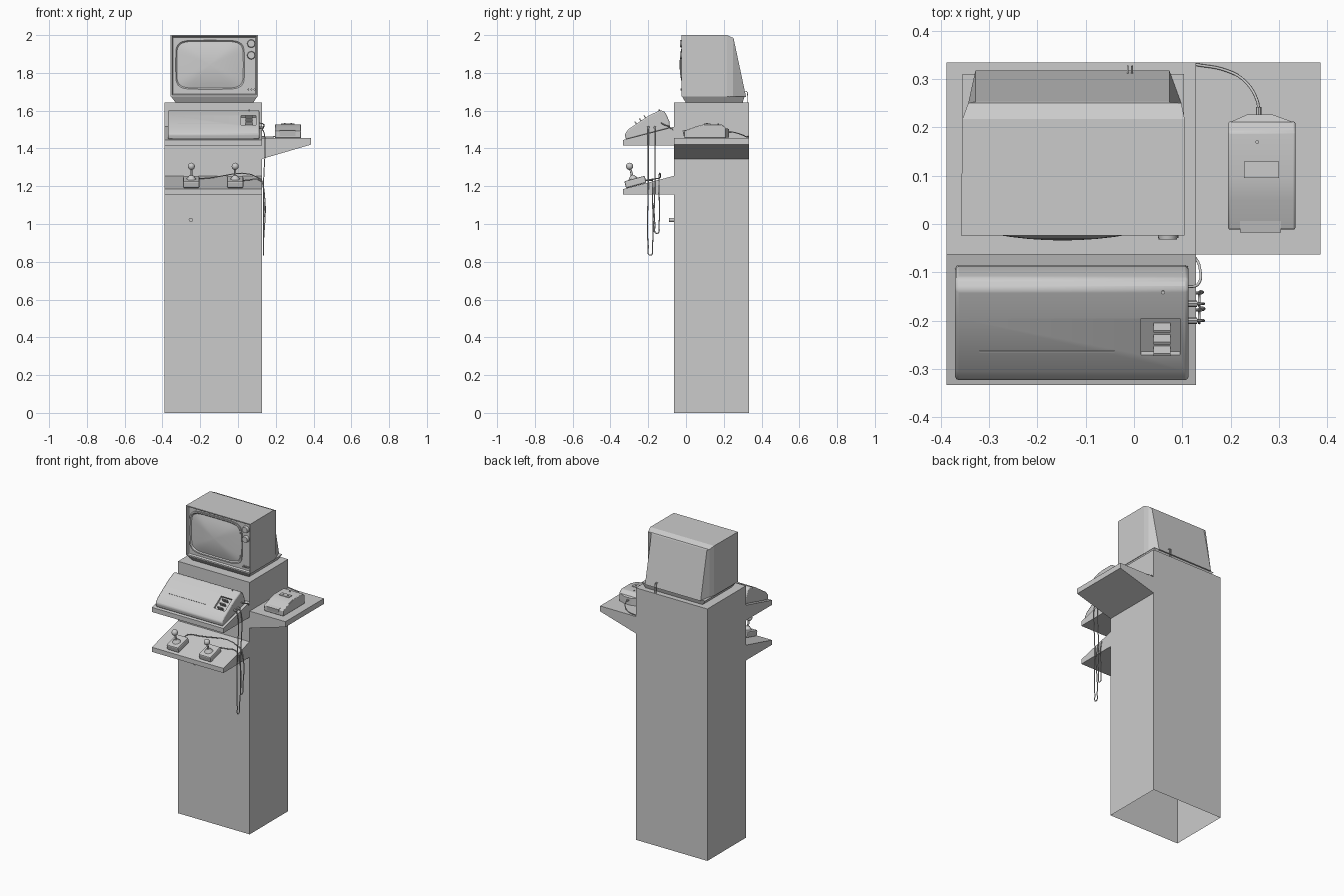
import bpy, bmesh, math
from mathutils import Vector, Matrix

if "Cube" in bpy.data.objects:
    bpy.data.objects.remove(bpy.data.objects["Cube"])

grey = bpy.data.materials.new("plain_grey")
grey.diffuse_color = (0.6, 0.6, 0.6, 1)
grey.use_nodes = True
grey.node_tree.nodes["Principled BSDF"].inputs["Base Color"].default_value = grey.diffuse_color
TILT = math.atan(0.27)          # slope of the two front shelves
X0, X1, YF, YB = -0.388, 0.128, -0.063, 0.334


def finish(name, bm, smooth=False, bevel=0.0):
    bmesh.ops.recalc_face_normals(bm, faces=bm.faces)
    me = bpy.data.meshes.new(name)
    bm.to_mesh(me)
    bm.free()
    ob = bpy.data.objects.new(name, me)
    bpy.context.collection.objects.link(ob)
    me.materials.append(grey)
    if bevel:
        m = ob.modifiers.new("bevel", 'BEVEL')
        m.width, m.segments, m.limit_method = bevel, 2, 'ANGLE'
    if smooth:
        bpy.ops.object.select_all(action='DESELECT')
        ob.select_set(True)
        bpy.context.view_layer.objects.active = ob
        bpy.ops.object.shade_smooth_by_angle(angle=math.radians(40))
    return ob


def loft(name, rings, smooth=False, bevel=0.0, caps=True):
    bm = bmesh.new()
    vs = [[bm.verts.new(p) for p in r] for r in rings]
    n = len(rings[0])
    for a, b in zip(vs, vs[1:]):
        for i in range(n):
            j = (i + 1) % n
            bm.faces.new((a[i], a[j], b[j], b[i]))
    if caps:
        bm.faces.new(vs[0])
        bm.faces.new(vs[-1])
    return finish(name, bm, smooth, bevel)


def prism_x(name, prof, x0, x1, **kw):
    return loft(name, [[(x, y, z) for y, z in prof] for x in (x0, x1)], **kw)


def box(name, centre, size, tilt=0.0, bevel=0.0):
    bm = bmesh.new()
    bmesh.ops.create_cube(bm, size=1, matrix=Matrix.Translation(centre)
                          @ Matrix.Rotation(tilt, 4, 'X') @ Matrix.Diagonal((*size, 1)))
    return finish(name, bm, False, bevel)


def rod(name, a, b, r1, r2=None, n=16):
    a, b = Vector(a), Vector(b)
    bm = bmesh.new()
    rot = (b - a).to_track_quat('Z', 'Y').to_matrix().to_4x4()
    bmesh.ops.create_cone(bm, cap_ends=True, segments=n, radius1=r1,
                          radius2=r1 if r2 is None else r2, depth=(b - a).length,
                          matrix=Matrix.Translation((a + b) / 2) @ rot)
    return finish(name, bm, True)


def cord(name, pts, r=0.003):
    cu = bpy.data.curves.new(name, 'CURVE')
    cu.dimensions, cu.bevel_depth, cu.bevel_resolution = '3D', r, 1
    cu.resolution_u = 6
    sp = cu.splines.new('BEZIER')
    sp.bezier_points.add(len(pts) - 1)
    for bp, p in zip(sp.bezier_points, pts):
        bp.co = p
        bp.handle_left_type = bp.handle_right_type = 'AUTO'
    ob = bpy.data.objects.new(name, cu)
    bpy.context.collection.objects.link(ob)
    cu.materials.append(grey)
    bpy.ops.object.select_all(action='DESELECT')
    ob.select_set(True)
    bpy.context.view_layer.objects.active = ob
    bpy.ops.object.convert(target='MESH')


# Pedestal, open at the bottom
ped = loft("pedestal", [[(X0, YF, z), (X1, YF, z), (X1, YB, z), (X0, YB, z)] for z in (0, 1.642)])
bm = bmesh.new()
bm.from_mesh(ped.data)
bmesh.ops.delete(bm, geom=[f for f in bm.faces if f.calc_center_median().z < 0.01], context='FACES_ONLY')
bm.to_mesh(ped.data)
bm.free()
rod("door_lock", (-0.25, YF, 1.022), (-0.25, -0.09, 1.022), 0.011)

# Two sloped front shelves and the wedge side shelf
for name, z in (("upper_shelf", 1.415), ("lower_shelf", 1.155)):
    prism_x(name, [(-0.333, z), (-0.333, z + 0.03), (YF, z + 0.1), (YF, z)], X0, X1)
loft("side_shelf", [[(X1, y, 1.345), (0.386, y, 1.42), (0.386, y, 1.455), (X1, y, 1.455)]
                    for y in (YF, YB)])

# Television cabinet: rings run front to back, the back leans
def tv_ring(yt, yb, x0, x1, zt, zb):
    return [(x0, yb, zb), (x1, yb, zb), (x1, yt, zt), (x0, yt, zt)]

loft("television_case", [tv_ring(-0.014, -0.014, -0.344, 0.093, 1.988, 1.688),
                         tv_ring(-0.024, -0.024, -0.350, 0.099, 1.994, 1.682),
                         tv_ring(-0.024, -0.024, -0.358, 0.105, 2.0, 1.675),
                         tv_ring(0.217, 0.217, -0.355, 0.105, 2.0, 1.675),
                         tv_ring(0.25, 0.25, -0.343, 0.098, 1.985, 1.672),
                         tv_ring(0.253, 0.318, -0.328, 0.073, 1.978, 1.672)])
loft("television_base", [[(x0, y0, z), (x1, y0, z), (x1, y1, z), (x0, y1, z)] for x0, x1, y0, y1, z in
                         ((-0.33, 0.08, 0.0, 0.30, 1.642), (-0.355, 0.103, -0.022, 0.31, 1.676))])


def oval(a, b, y, n=40, e=0.35):
    pts = []
    for i in range(n):
        c, s = math.cos(2 * math.pi * i / n), math.sin(2 * math.pi * i / n)
        pts.append((-0.148 + a * math.copysign(abs(c) ** e, c), y,
                    1.843 + b * math.copysign(abs(s) ** e, s)))
    return pts

loft("screen_frame", [oval(0.19, 0.138, -0.013), oval(0.19, 0.138, -0.021),
                      oval(0.182, 0.13, -0.021), oval(0.176, 0.124, -0.015)], caps=False)
loft("screen", [oval(0.178 * r, 0.126 * r, -0.014 - 0.02 * (1 - r * r)) for r in
                (1, 0.8, 0.6, 0.4, 0.2, 0.04)], smooth=True)
for i, z in enumerate((1.955, 1.893)):
    rod(f"tuning_knob_{i}", (0.07, -0.012, z), (0.07, -0.032, z), 0.022, 0.019)
for i in range(3):
    x = 0.055 + 0.016 * i
    rod(f"small_knob_{i}", (x, -0.012, 1.712), (x, -0.029, 1.712), 0.005, n=8)
for i, x in enumerate((-0.013, -0.004)):
    cord(f"aerial_lead_{i}", [(x, 0.29, 1.70), (x, 0.322, 1.70), (x, 0.326, 1.68), (x, 0.326, 1.642)], 0.002)

# Game console with a recessed switch bay
con = prism_x("console_body", [(-0.318, 1.447), (-0.324, 1.475), (-0.305, 1.502), (-0.195, 1.575),
                               (-0.135, 1.603), (-0.112, 1.594), (-0.088, 1.545), (-0.085, 1.508)],
              -0.37, 0.113, bevel=0.007, smooth=True)
SL = math.atan2(0.073, 0.11)
cut = box("switch_bay_cutter", (0.055, -0.24, 1.560), (0.08, 0.09, 0.05), SL)
cut.hide_render = True
cut.hide_set(True)
mod = con.modifiers.new("bay", 'BOOLEAN')
mod.operation, mod.object = 'DIFFERENCE', cut
for i, y in enumerate((-0.213, -0.237, -0.261)):
    z = 1.575 + (y + 0.195) * 0.664
    box(f"console_switch_{i}", (0.058, y, z - 0.003), (0.036, 0.006, 0.034), SL)
box("console_trim_line", (-0.18, -0.264, 1.530), (0.28, 0.004, 0.003), SL)
rod("console_button", (0.06, -0.14, 1.59), (0.06, -0.142, 1.606), 0.004, n=8)
for i, y in enumerate((-0.2, -0.165)):
    rod(f"console_plug_{i}", (0.108, y, 1.512), (0.13, y, 1.508), 0.007, n=8)

# Two joysticks standing square to the lower shelf
up = Vector((0, -math.sin(TILT), math.cos(TILT)))
for i, x in enumerate((-0.247, -0.015)):
    foot = Vector((x, -0.263, 1.204))
    box(f"joystick_base_{i}", foot + up * 0.019, (0.086, 0.112, 0.038), TILT, 0.007)
    top = foot + Vector((0, -0.008, 0))
    rod(f"joystick_boot_{i}", top + up * 0.036, top + up * 0.056, 0.025, 0.010)
    rod(f"joystick_stick_{i}", top + up * 0.05, top + up * 0.095, 0.006, n=10)
    bm = bmesh.new()
    bmesh.ops.create_uvsphere(bm, u_segments=14, v_segments=10, radius=0.019,
                              matrix=Matrix.Translation(top + up * 0.105))
    finish(f"joystick_ball_{i}", bm, True)

# Joystick cords: plug, long hanging loop, back over the shelf
for name, y, y2, low, jx in (("right_cord", -0.2, -0.178, 0.835, -0.015),
                             ("left_cord", -0.165, -0.143, 0.95, -0.247)):
    zs = 1.188 + 0.27 * (y2 + 0.333)
    cord(name, [(0.125, y, 1.508), (0.139, y, 1.48), (0.135, y, 1.2), (0.135, y, low + 0.05),
                (0.135, (y + y2) / 2, low), (0.135, y2, low + 0.05), (0.136, y2, zs - 0.05),
                (0.115, y2, zs + 0.002), (jx + 0.06, y2, zs + 0.002), (jx, y2 - 0.02, zs), (jx, -0.215, 1.232)])
cord("console_lead", [(0.11, -0.13, 1.535), (0.132, -0.125, 1.53), (0.136, -0.09, 1.515), (0.122, -0.062, 1.49)])

# Small tape unit on the side shelf, with its lead
tape = [(-0.010, 1.455), (-0.012, 1.492), (0.05, 1.516), (0.095, 1.527), (0.19, 1.527),
        (0.212, 1.508), (0.212, 1.455)]
prism_x("tape_unit", tape, 0.195, 0.334, smooth=True, bevel=0.004)
loft("tape_unit_back", [[(a, y, 1.457), (b, y, 1.457), (b, y, z), (a, y, z)] for a, b, y, z in
                        ((0.197, 0.332, 0.21, 1.507), (0.235, 0.285, 0.227, 1.503))])
box("tape_front_lip", (0.262, 0.002, 1.484), (0.085, 0.035, 0.028), 0.2)
box("tape_window", (0.264, 0.112, 1.5285), (0.072, 0.034, 0.005))
for i, x in enumerate((0.247, 0.282)):
    rod(f"tape_spool_{i}", (x, 0.112, 1.527), (x, 0.112, 1.534), 0.005, n=10)
rod("tape_button", (0.255, 0.17, 1.525), (0.255, 0.17, 1.531), 0.004, n=8)
rod("tape_lead_plug", (0.258, 0.222, 1.487), (0.258, 0.242, 1.487), 0.006, n=8)
cord("tape_lead", [(0.258, 0.235, 1.487), (0.255, 0.255, 1.485), (0.228, 0.297, 1.472),
                   (0.19, 0.318, 1.462), (0.128, 0.33, 1.462)])
